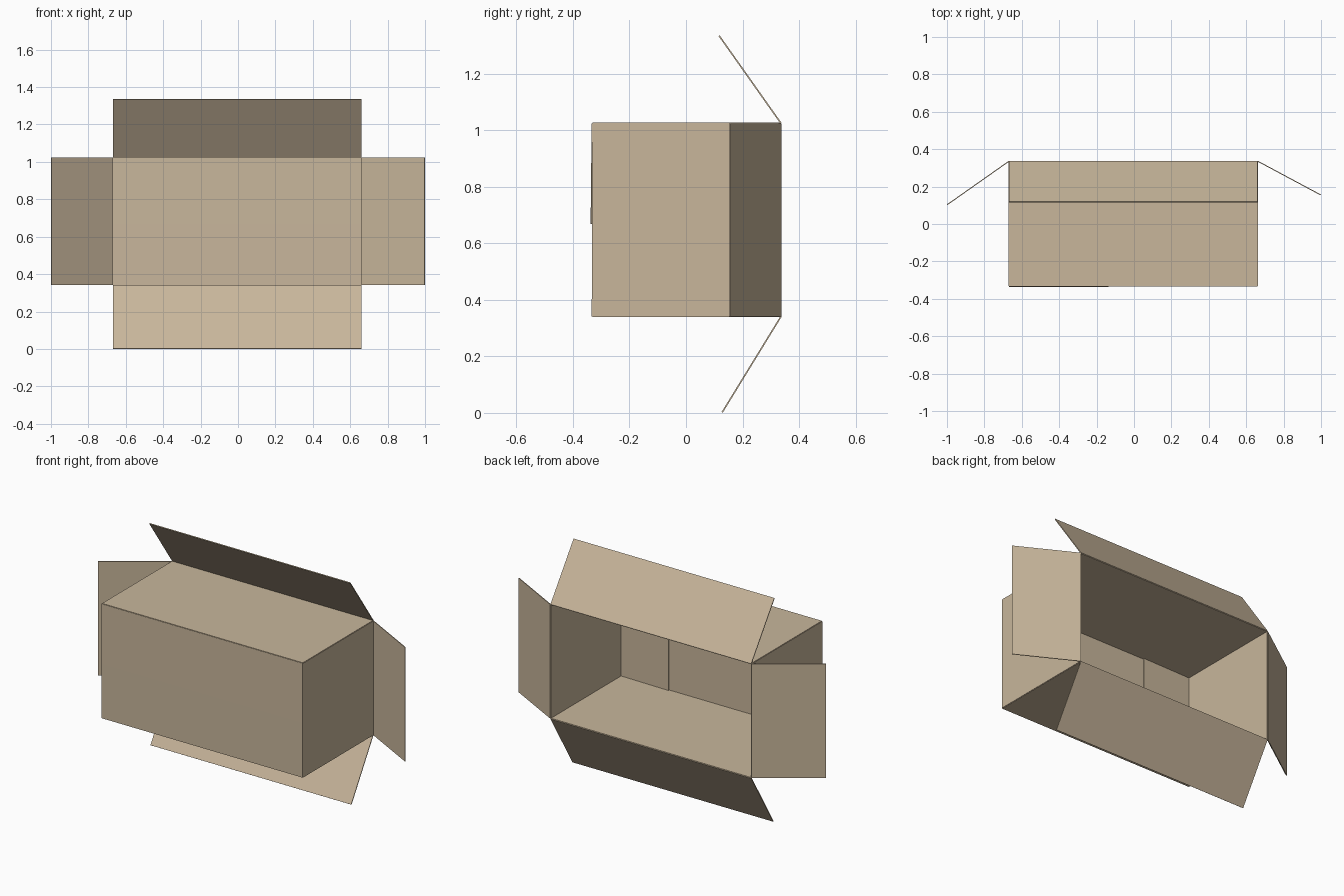
import bpy

if "Cube" in bpy.data.objects:
    bpy.data.objects.remove(bpy.data.objects["Cube"])

T = 0.005                                   # cardboard thickness
X0, X1 = -0.668, 0.661                      # body extents
Y0, Y1 = -0.331, 0.336
Z0, Z1 = 0.341, 1.024

card = bpy.data.materials.new("cardboard")
card.diffuse_color = (0.58, 0.47, 0.33, 1)
card.use_nodes = True
card.node_tree.nodes["Principled BSDF"].inputs["Base Color"].default_value = card.diffuse_color


def panel(name, *corners):
    """Flat sheet of cardboard through four corners."""
    me = bpy.data.meshes.new(name)
    me.from_pydata(corners, [], [(0, 1, 2, 3)])
    me.materials.append(card)
    ob = bpy.data.objects.new(name, me)
    bpy.context.collection.objects.link(ob)
    s = ob.modifiers.new("thickness", 'SOLIDIFY')
    s.thickness = T
    s.offset = 0
    return ob


def across(name, p, q, xa=X0, xb=X1):
    """Panel running along x, profile p -> q given as (y, z)."""
    return panel(name, (xa, *p), (xb, *p), (xb, *q), (xa, *q))


def upright(name, p, q):
    """Panel running along z, profile p -> q given as (x, y)."""
    return panel(name, (*p, Z0), (*q, Z0), (*q, Z1), (*p, Z1))


# Four walls of the carton, open towards the back
across("top_wall", (Y0, Z1), (Y1, Z1))
across("bottom_wall", (Y0, Z0), (Y1, Z0))
upright("left_wall", (X0, Y0), (X0, Y1))
upright("right_wall", (X1, Y0), (X1, Y1))

# Open flaps folded outwards at the back
across("top_open_flap", (Y1, Z1), (0.117, 1.334))
across("bottom_open_flap", (Y1, Z0), (0.128, 0.002))
upright("left_open_flap", (X0, Y1), (-0.999, 0.103))
upright("right_open_flap", (X1, Y1), (0.999, 0.155))

# Closed front: short flaps inside, long flaps meeting at mid height
upright("left_inner_flap", (X0, Y0 + 0.002), (-0.34, Y0 + 0.008))
upright("right_inner_flap", (X1, Y0 + 0.002), (0.34, Y0 + 0.008))
across("lower_front_flap", (Y0, Z0), (Y0 + 0.001, 0.672))
zm = 0.668
panel("upper_front_flap", (X0, Y0, Z1), (X1, Y0, Z1),
      (X1, Y0 + 0.001, zm), (X0, Y0 - 0.004, zm))
